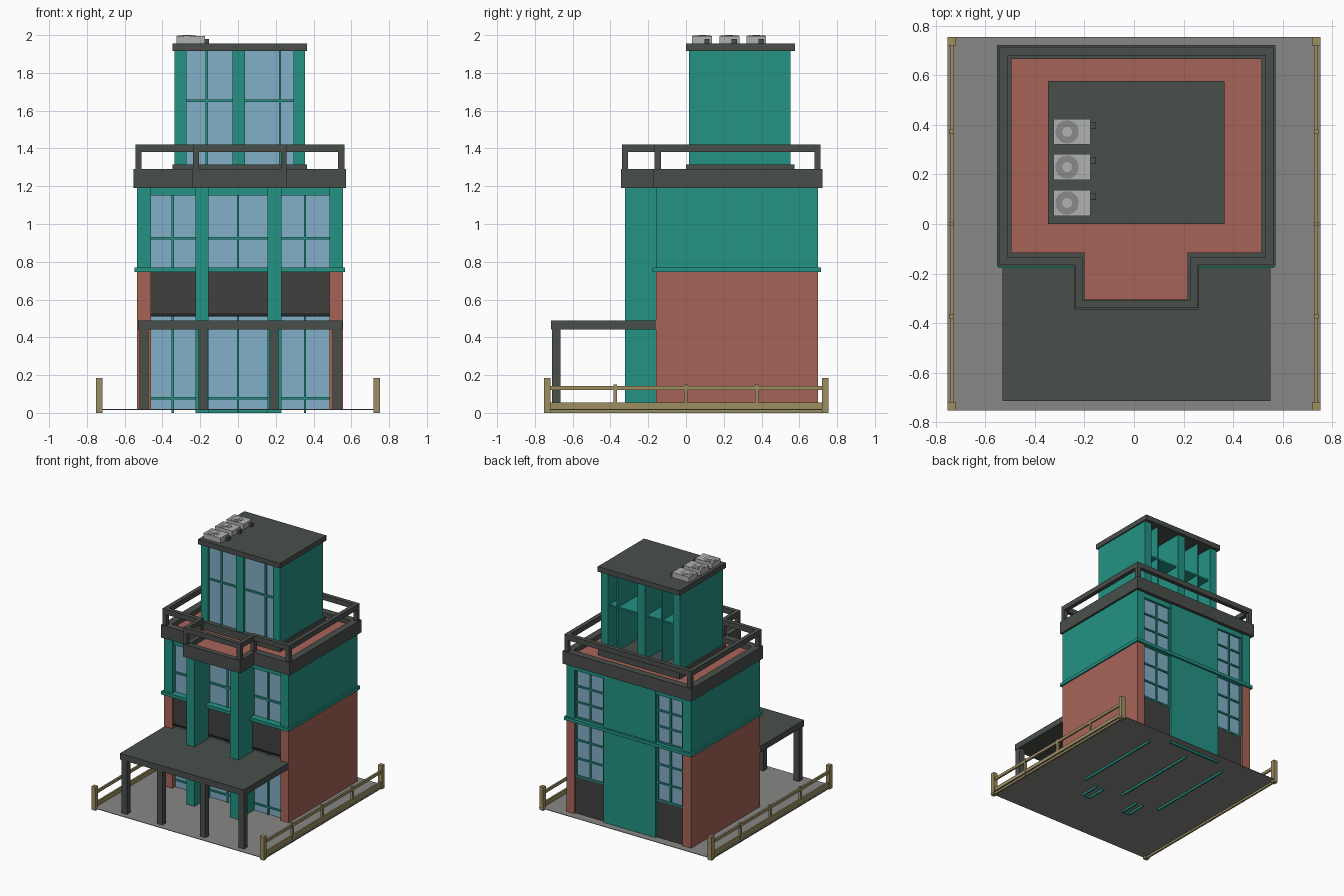
import bpy, bmesh, math

if "Cube" in bpy.data.objects:
    bpy.data.objects.remove(bpy.data.objects["Cube"])

def material(name, r, g, b):
    lin = lambda c: ((c / 255 + 0.055) / 1.055) ** 2.4 if c > 10 else c / 255 / 12.92
    m = bpy.data.materials.new(name)
    m.diffuse_color = (lin(r), lin(g), lin(b), 1)
    m.use_nodes = True
    m.node_tree.nodes["Principled BSDF"].inputs["Base Color"].default_value = m.diffuse_color
    return m

TEAL = material("teal_paint", 35, 146, 132)
BRICK = material("brick_red", 167, 100, 88)
DARK = material("dark_trim", 74, 79, 75)
PANEL = material("charcoal_panel", 64, 65, 62)
BLACK = material("black_strip", 32, 34, 33)
GLASS = material("blue_glass", 130, 175, 199)
PAVE = material("grey_paving", 135, 135, 134)
WOOD = material("fence_wood", 158, 143, 98)
METAL = material("light_metal", 176, 178, 176)
FAN = material("fan_grey", 136, 138, 137)

def finish(name, bm, mat):
    bmesh.ops.recalc_face_normals(bm, faces=bm.faces)
    me = bpy.data.meshes.new(name)
    bm.to_mesh(me)
    bm.free()
    me.materials.append(mat)
    ob = bpy.data.objects.new(name, me)
    bpy.context.collection.objects.link(ob)
    return ob

def boxes(name, mat, *spans):
    """One object from boxes given as (x0, x1, y0, y1, z0, z1)."""
    bm = bmesh.new()
    for x0, x1, y0, y1, z0, z1 in spans:
        vs = bmesh.ops.create_cube(bm, size=1)["verts"]
        for v in vs:
            v.co = (x1 if v.co.x > 0 else x0, y1 if v.co.y > 0 else y0, z1 if v.co.z > 0 else z0)
    return finish(name, bm, mat)

def tee(x0, x1, bx0, bx1, yb, yf, yn):
    """T-shaped outline: main block plus the front bay."""
    return [(x0, yb), (x1, yb), (x1, yf), (bx1, yf), (bx1, yn), (bx0, yn), (bx0, yf), (x0, yf)]

def slab(name, mat, loop, z0, z1):
    bm = bmesh.new()
    f = bm.faces.new([bm.verts.new((x, y, z0)) for x, y in loop])
    up = bmesh.ops.extrude_face_region(bm, geom=[f])["geom"]
    for v in up:
        if isinstance(v, bmesh.types.BMVert):
            v.co.z = z1
    return finish(name, bm, mat)

def ring(name, mat, outer, inner, z0, z1):
    bm = bmesh.new()
    loops = [[bm.verts.new((x, y, z)) for x, y in lp]
             for lp, z in ((outer, z0), (outer, z1), (inner, z1), (inner, z0))]
    n = len(outer)
    for a in range(4):
        p, q = loops[a], loops[(a + 1) % 4]
        for i in range(n):
            j = (i + 1) % n
            bm.faces.new((p[i], p[j], q[j], q[i]))
    return finish(name, bm, mat)

# paving sheet
boxes("paving", PAVE, (-.753, .753, -.752, .755, .016, .02))

# fences on both sides
for side, cx in (("left", -.735), ("right", .735)):
    parts = [(cx - .017, cx + .017, y - .017, y + .017, 0, .185) for y in (-.735, .738)]
    parts += [(cx - .009, cx + .009, y - .009, y + .009, 0, .15) for y in (-.375, 0, .375)]
    parts += [(cx - .007, cx + .007, -.73, .73, 0, .055), (cx - .007, cx + .007, -.73, .73, .12, .142)]
    boxes(side + "_fence", WOOD, *parts)

# side walls: brick below, teal above
X0, X1, YF, YB = -.535, .555, -.16, .70
for side, a, b in (("left", X0, -.46), ("right", .485, X1)):
    boxes(side + "_brick_wall", BRICK, (a, b, YF, YB, .02, .75))
    boxes(side + "_upper_wall", TEAL, (a, b, YF, YB, .75, 1.19))

# teal back panel and its foot
boxes("back_panel", TEAL, (-.225, .23, .66, YB, .02, 1.19), (-.225, .23, .685, YB, 0, .02))

# two tall front fins with a hollow foot
for side, a, b in (("left", -.225, -.155), ("right", .155, .23)):
    boxes(side + "_front_fin", TEAL, (a, b, -.322, -.11, .02, 1.19), (a, b, -.322, -.312, 0, .02),
          (a, a + .01, -.322, -.16, 0, .02), (b - .01, b, -.322, -.16, 0, .02))

# band between the storeys, with a ledge all round
ring("storey_band", TEAL, [(-.547, .715), (.566, .715), (.566, -.178), (-.547, -.178)],
     [(-.47, .64), (.49, .64), (.49, -.10), (-.47, -.10)], .745, .77)

# front glazing in three bays
bays = [(-.46, -.225, -.345), (-.155, .155, 0), (.23, .485, .355)]
for tag, (a, b, m) in zip(("left", "middle", "right"), bays):
    boxes(tag + "_front_glass", GLASS, (a, b, -.125, -.118, .02, .52), (a, b, -.125, -.118, .77, 1.15))
    boxes(tag + "_front_lintel", TEAL, (a, b, -.15, -.11, 1.15, 1.19))
    boxes(tag + "_front_panel", PANEL, (a, b, -.145, -.11, .525, .745))
    boxes(tag + "_front_strip", BLACK, (a, b, -.15, -.11, .51, .525))
    boxes(tag + "_front_mullions", TEAL, (m - .006, m + .006, -.135, .60, 0, .51),
          (m - .006, m + .006, -.135, -.12, .77, 1.15),
          (a, b, -.135, -.12, .917, .932), (a, b, -.135, -.12, .072, .084))

# back glazing in two bays
for tag, (a, b, m) in (("left", bays[0]), ("right", bays[2])):
    boxes(tag + "_back_glass", GLASS, (a, b, .67, .677, .31, .745), (a, b, .67, .677, .77, 1.15))
    boxes(tag + "_back_panel", PANEL, (a, b, .66, .685, .02, .31))
    boxes(tag + "_back_lintel", TEAL, (a, b, .66, .695, 1.15, 1.19))
    bars = [(m - .006, m + .006, .67, .687, z0, z1) for z0, z1 in ((.31, .745), (.77, 1.15))]
    bars += [(a, b, .67, .687, z - .006, z + .006) for z in (.316, .455, .60, .776, .90, 1.025)]
    bars += [(x - .006, x + .006, .67, .687, .31, 1.15) for x in (a + .006, b - .006)]
    boxes(tag + "_back_mullions", TEAL, *bars)

# entrance canopy on four posts
boxes("canopy_roof", DARK, (-.53, .552, -.715, -.125, .442, .49))
boxes("canopy_posts", DARK, *[(x - .024, x + .024, -.71, -.665, .02, .442)
                              for x in (-.497, -.186, .19, .525)])

# cornice, roof terrace and railing
outer = tee(-.553, .571, -.24, .26, .723, -.171, -.345)
inner = tee(-.495, .515, -.2, .215, .667, -.115, -.305)
ring("cornice", DARK, outer, inner, 1.19, 1.29)
slab("cornice_soffit", DARK, inner, 1.19, 1.24)
slab("terrace_floor", BRICK, inner, 1.24, 1.255)
rail_out = tee(-.543, .563, -.238, .258, .713, -.166, -.34)
rail_in = tee(-.51, .53, -.207, .227, .68, -.133, -.308)
ring("terrace_rail", DARK, rail_out, rail_in, 1.38, 1.42)
boxes("rail_posts", DARK, *[(min(p[0], q[0]), max(p[0], q[0]), min(p[1], q[1]), max(p[1], q[1]), 1.285, 1.385)
                            for p, q in zip(rail_out, rail_in)])

# roof tower: open at the back, with deep dividers and shelves
boxes("tower_base", DARK, (-.348, .366, 0, .575, 1.25, 1.315))
boxes("tower_cap", DARK, (-.348, .366, 0, .578, 1.915, 1.955))
boxes("tower_walls", TEAL, *[(a, b, .015, .552, 1.315, 1.915)
                             for a, b in ((-.335, -.272), (-.03, .037), (.293, .356))])
boxes("tower_dividers", TEAL, *[(x - .006, x + .006, .025, .54, 1.315, 1.915) for x in (-.165, .222)])
boxes("tower_shelves", TEAL, *[(a, b, .025, .53, 1.645, 1.658) for a, b in ((-.272, -.03), (.037, .293))])
boxes("tower_glass", GLASS, *[(a, b, .035, .042, 1.315, 1.915) for a, b in ((-.272, -.03), (.037, .293))])

# three cooling units with fan discs on top
for i, y in enumerate((.085, .23, .372), 1):
    boxes(f"cooling_unit_{i}", METAL, (-.325, -.175, y - .052, y + .052, 1.955, 1.996))
    boxes(f"cooling_valve_{i}", DARK, (-.175, -.153, y + .012, y + .04, 1.955, 1.98))
    for part, r, top, mat in (("fan_ring", .047, 1.998, FAN), ("fan_hub", .02, 2.0, METAL)):
        bm = bmesh.new()
        bmesh.ops.create_cone(bm, cap_ends=True, segments=20, radius1=r, radius2=r, depth=.008)
        bmesh.ops.translate(bm, verts=bm.verts, vec=(-.27, y, top - .004))
        finish(f"{part}_{i}", bm, mat)
